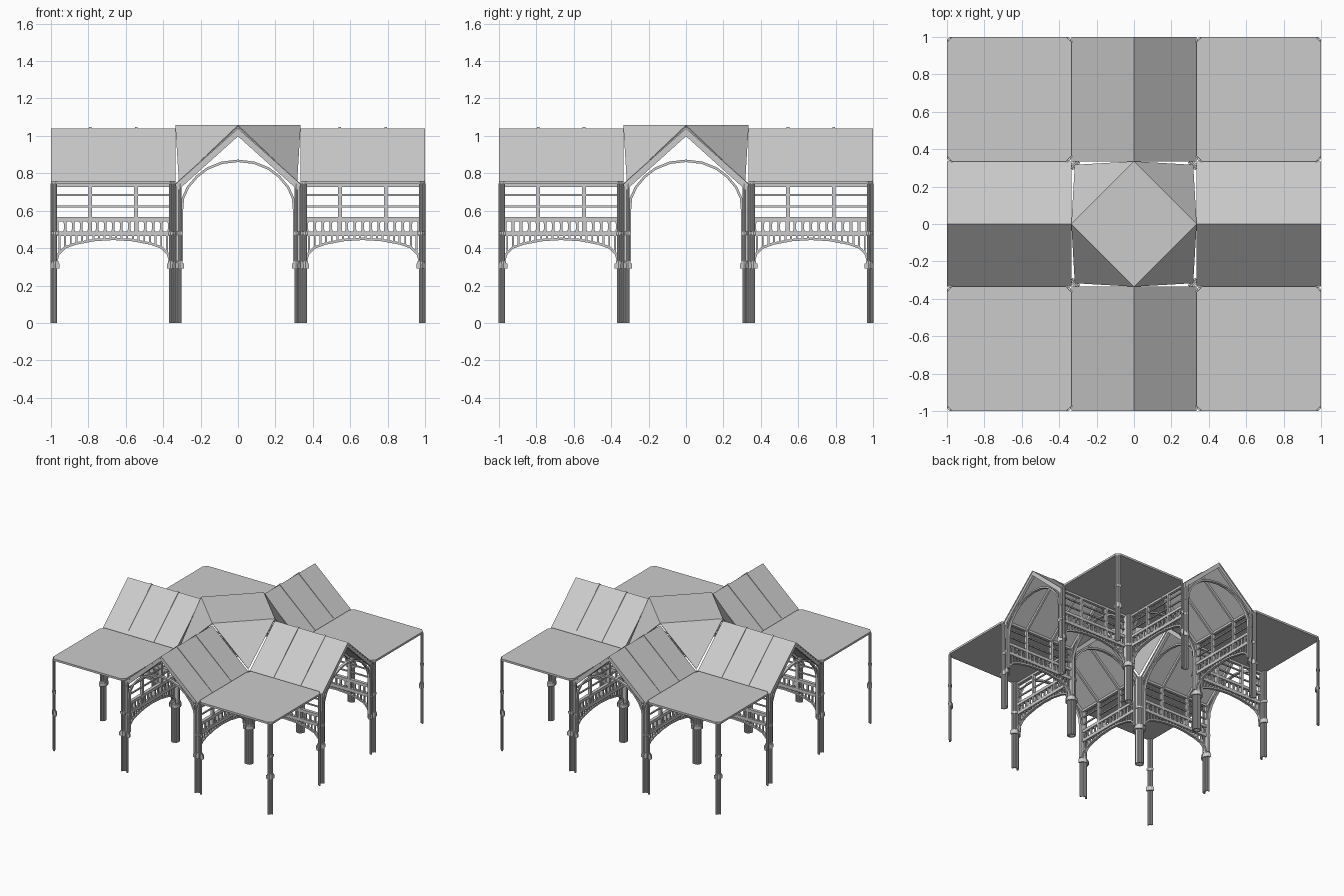
import bpy, bmesh, math
from mathutils import Vector

if "Cube" in bpy.data.objects:
    bpy.data.objects.remove(bpy.data.objects["Cube"])

IN, OUT = 0.335, 1.0                      # grid lines of the 3 x 3 plan
MID = (IN + OUT) / 2


def finish(bm, name, smooth=False):
    bmesh.ops.recalc_face_normals(bm, faces=bm.faces)
    me = bpy.data.meshes.new(name)
    bm.to_mesh(me)
    bm.free()
    for p in me.polygons:
        p.use_smooth = False
    ob = bpy.data.objects.new(name, me)
    bpy.context.collection.objects.link(ob)
    return ob


def box(bm, x0, x1, y0, y1, z0, z1):
    vs = bmesh.ops.create_cube(bm, size=1)["verts"]
    for v in vs:
        v.co = Vector((x1 if v.co.x > 0 else x0, y1 if v.co.y > 0 else y0, z1 if v.co.z > 0 else z0))


def rod(bm, x, y, z0, z1, r, n=8):
    vs = bmesh.ops.create_cone(bm, cap_ends=True, segments=n, radius1=r, radius2=r, depth=z1 - z0)["verts"]
    bmesh.ops.translate(bm, verts=vs, vec=(x, y, (z0 + z1) / 2))


def prism(bm, pts, axis, a, b):
    """Extrude a flat outline along x (points y,z), y (points x,z) or z (points x,y)."""
    put = {"x": lambda p, d: (d, p[0], p[1]), "y": lambda p, d: (p[0], d, p[1]),
           "z": lambda p, d: (p[0], p[1], d)}[axis]
    lo = [bm.verts.new(put(p, a)) for p in pts]
    hi = [bm.verts.new(put(p, b)) for p in pts]
    bm.faces.new(lo)
    bm.faces.new(hi[::-1])
    for i in range(len(pts)):
        j = (i + 1) % len(pts)
        bm.faces.new((lo[i], hi[i], hi[j], lo[j]))


def band(bm, path, t, axis, a, b):
    """Strip of thickness t above a polyline, offset along its normals."""
    off = []
    for i, p in enumerate(path):
        q, r = path[max(i - 1, 0)], path[min(i + 1, len(path) - 1)]
        d = (Vector(r) - Vector(q)).normalized()
        off.append((p[0] - d.y * t, p[1] + d.x * t))
    prism(bm, list(path) + off[::-1], axis, a, b)


def spin(ob, name):
    """Repeat a part around the centre in quarter turns."""
    for k in range(1, 4):
        c = bpy.data.objects.new(f"{name}_{k + 1}", ob.data)
        c.rotation_euler.z = k * math.pi / 2
        bpy.context.collection.objects.link(c)


def mirrored(half, centre=0.0):
    return half + [(2 * centre - p[0], p[1]) for p in reversed(half[:-1])]


def quarter_column(bm, x, y, sx, sy):
    """Quarter cluster of rods with a collar, in one corner of a grid cell."""
    for ang in (14, 45, 76):
        c, s = math.cos(math.radians(ang)), math.sin(math.radians(ang))
        rod(bm, x + sx * .026 * c, y + sy * .026 * s, 0, .745, .0075)
    ring = [(math.radians(a), r) for r, seq in ((.046, (3, 32, 58, 87)), (.016, (87, 3))) for a in seq]
    pts = [(x + sx * r * math.cos(a), y + sy * r * math.sin(a)) for a, r in ring]
    prism(bm, pts, "z", .29, .318)
    pts = [(x + sx * r * .85 * math.cos(a), y + sy * r * .85 * math.sin(a)) for a, r in ring]
    prism(bm, pts, "z", .318, .33)
    prism(bm, pts, "z", .47, .488)


def columns(x0, x1, y0, y1, name):
    bm = bmesh.new()
    for x, sx in ((x0, 1), (x1, -1)):
        for y, sy in ((y0, 1), (y1, -1)):
            quarter_column(bm, x, y, sx, sy)
    return finish(bm, name)


# column clusters: arm cells, corner cells, centre cell
spin(columns(IN, OUT, -IN, IN, "arm_columns"), "arm_columns")
spin(columns(IN, OUT, IN, OUT, "corner_columns"), "corner_columns")
columns(-IN, IN, -IN, IN, "centre_columns")

# flat corner canopies with clipped corners
bm = bmesh.new()
c = .028
outline = []
for x, y, d in ((IN, IN, 0), (OUT, IN, 1), (OUT, OUT, 0), (IN, OUT, 1)):
    sx, sy = (1 if x == IN else -1), (1 if y == IN else -1)
    pair = [(x, y + sy * c), (x + sx * c, y)]
    outline += pair[::-1] if d else pair
prism(bm, outline, "z", .742, .758)
spin(finish(bm, "flat_canopy"), "flat_canopy")

# gabled roof over each arm
EAVE, RIDGE = .742, 1.04


def gable(bm, x0, x1, up, down, half=IN):
    e, r = EAVE, RIDGE
    prism(bm, [(-half, e + up), (0, r + up), (half, e + up), (half, e - down), (0, r - down), (-half, e - down)],
          "x", x0, x1)


bm = bmesh.new()
gable(bm, IN, OUT, 0, .012)
spin(finish(bm, "gable_roof"), "gable_roof")

# roof ribs and end rafters
bm = bmesh.new()
for x in (.545, .79):
    gable(bm, x - .007, x + .007, .007, .035, IN - .004)
for x in (IN + .003, OUT - .025):
    gable(bm, x, x + .022, -.005, .042, IN - .004)
spin(finish(bm, "roof_ribs"), "roof_ribs")

# curved braces under both gable ends
bm = bmesh.new()
arch = mirrored([(-.293, .605), (-.288, .665), (-.262, .722), (-.215, .778), (-.16, .82), (-.085, .85), (0, .86)])
for x in (IN + .006, OUT - .028):
    band(bm, arch, .013, "x", x, x + .022)
    for s in (-1, 1):
        y0, y1 = sorted((s * .293, s * .316))
        box(bm, x, x + .022, y0, y1, .33, .61)
        y0, y1 = sorted((s * .311, s * .332))
        box(bm, x, x + .022, y0, y1, .6, .745)
spin(finish(bm, "gable_arch"), "gable_arch")

# side screens of each arm: arched spandrel, balustrade, rails and posts
bm = bmesh.new()
L, R = IN + .033, OUT - .033
low = mirrored([(L, .325), (L + .012, .365), (L + .045, .398), (L + .1, .418), (L + .2, .437), (MID, .443)], MID)


def low_z(x):
    for (xa, za), (xb, zb) in zip(low, low[1:]):
        if xa <= x <= xb:
            return za + (zb - za) * (x - xa) / (xb - xa)
    return .33


for s in (-1, 1):
    def bar(x0, x1, z0, z1, t):
        box(bm, x0, x1, s * .32 - t, s * .32 + t, z0, z1)
    band(bm, low, .013, "y", s * .32 - .011, s * .32 + .011)
    bar(L - .012, R + .012, .464, .49, .012)
    bar(L - .012, R + .012, .542, .566, .013)
    bar(L - .012, R + .012, .728, .746, .011)
    for z in (.622, .684):
        bar(L - .012, R + .012, z - .005, z + .005, .005)
    n = 20                                  # spandrel bars
    for i in range(n):
        x = L + .012 + (R - L - .024) * i / (n - 1)
        bar(x - .005, x + .005, low_z(x) + .004, .47, .005)
    n = 15                                  # balusters with flared ends, leaving oval gaps
    for i in range(n):
        x = L + (R - L) * i / (n - 1)
        pts = [(.012, .488), (.007, .5), (.007, .532), (.012, .544)]
        prism(bm, [(x + w, z) for w, z in pts] + [(x - w, z) for w, z in reversed(pts)],
              "y", s * .32 - .006, s * .32 + .006)
    for x in (.545, .79):
        bar(x - .01, x + .01, .49, .745, .012)
    for x in (L - .014, R + .014):
        bar(x - .01, x + .01, .32, .745, .011)
spin(finish(bm, "side_screen"), "side_screen")

# centre roof: raised level diamond with four folded-down corners
bm = bmesh.new()
top = [bm.verts.new((IN * math.cos(k * math.pi / 2), IN * math.sin(k * math.pi / 2), 1.057)) for k in range(4)]
mid = bm.verts.new((0, 0, 1.057))
for k in range(4):
    a, b = top[k], top[(k + 1) % 4]
    d = (a.co + b.co) * .945
    corner = bm.verts.new((d.x, d.y, .757))
    bm.faces.new((mid, a, b))
    bm.faces.new((a, corner, b))
roof = finish(bm, "centre_roof")
sol = roof.modifiers.new("thickness", "SOLIDIFY")
sol.thickness = .008
sol.offset = -1
